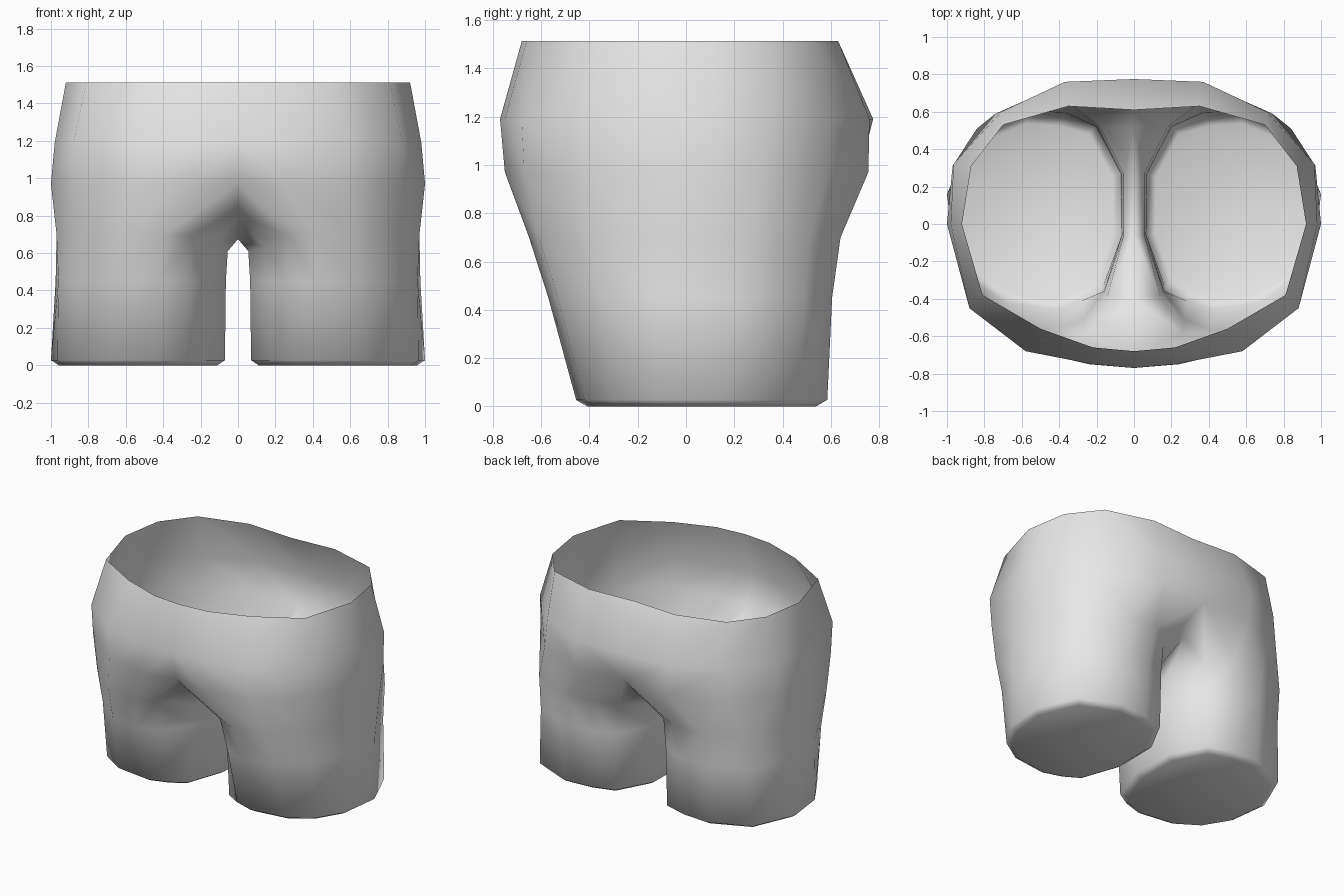
import bpy, bmesh

if "Cube" in bpy.data.objects:
    bpy.data.objects.remove(bpy.data.objects["Cube"])

# Half outlines of the body, from front centre round the side to back centre
waist = [(0, -.68), (.22, -.66), (.5, -.56), (.81, -.38), (.92, 0), (.87, .31), (.7, .53), (.35, .63), (0, .61)]
seat = [(0, -.77), (.22, -.75), (.58, -.68), (.88, -.45), (.98, 0), (.965, .32), (.71, .6), (.37, .76), (0, .775)]
hip = [(0, -.71), (.24, -.75), (.58, -.67), (.88, -.43), (1, 0), (.97, .31), (.74, .59), (.37, .755), (0, .72)]
# Crotch arch on the centre line, back to front (y, z)
arch = [(.52, .79), (.27, .68), (-.06, .675), (-.4, .8)]
# Leg sections, starting at the front and going round the outside
thigh = [(.26, -.58), (.4, -.65), (.63, -.61), (.86, -.41), (.97, -.1), (.97, .25), (.84, .51),
         (.58, .64), (.34, .64), (.18, .52), (.055, .27), (.055, -.06), (.14, -.38)]
thigh_z = [.7] * 9 + [.66, .61, .61, .63]
knee = [(.27, -.51), (.42, -.57), (.65, -.53), (.85, -.36), (.96, -.12), (.975, .2), (.84, .49),
        (.58, .605), (.37, .595), (.2, .52), (.07, .27), (.065, -.06), (.16, -.36)]
hem = [(.28, -.41), (.42, -.455), (.68, -.42), (.85, -.31), (.965, -.12), (1, .16), (.87, .46),
       (.58, .585), (.38, .57), (.21, .52), (.075, .27), (.07, -.06), (.17, -.345)]

bm = bmesh.new()


def half(s):
    def ring(pts, zs):
        return [bm.verts.new((s * x, y, z)) for (x, y), z in zip(pts, zs)]

    def bridge(a, b, closed):
        n = len(a)
        for i in range(n if closed else n - 1):
            j = (i + 1) % n
            bm.faces.new((a[i], a[j], b[j], b[i]))

    # body
    top = ring(waist, [1.513] * 9)
    mid = ring(seat, [1.19] * 9)
    low = ring(hip, [.97] * 9)
    bridge(top, mid, False)
    bridge(mid, low, False)
    # leg, joined to the body outside and the arch inside
    loops = [low + [bm.verts.new((0, y, z)) for y, z in arch],
             ring(thigh, thigh_z), ring(knee, [.45] * 13), ring(hem, [.027] * 13)]
    sole = [(.53 + (x - .53) * .91, .06 + (y - .06) * .91) for x, y in hem]
    loops.append(ring(sole, [.003] * 13))
    for a, b in zip(loops, loops[1:]):
        bridge(a, b, True)
    # closed leg bottom
    bm.faces.new(loops[-1])


half(1)
half(-1)
bmesh.ops.remove_doubles(bm, verts=bm.verts, dist=.0005)
bmesh.ops.recalc_face_normals(bm, faces=bm.faces)
bm.normal_update()
lowest = min(bm.faces, key=lambda f: f.calc_center_median().z)
if lowest.normal.z > 0:
    bmesh.ops.reverse_faces(bm, faces=bm.faces)
for v in bm.verts:
    if v.co.z < .01:
        v.co.z = 0
for f in bm.faces:
    f.smooth = True

mesh = bpy.data.meshes.new("shorts")
bm.to_mesh(mesh)
bm.free()
shorts = bpy.data.objects.new("shorts", mesh)
bpy.context.collection.objects.link(shorts)
mat = bpy.data.materials.new("light grey")
mat.diffuse_color = (.8, .8, .8, 1)
mat.use_nodes = True
mat.node_tree.nodes["Principled BSDF"].inputs["Base Color"].default_value = mat.diffuse_color
mesh.materials.append(mat)
